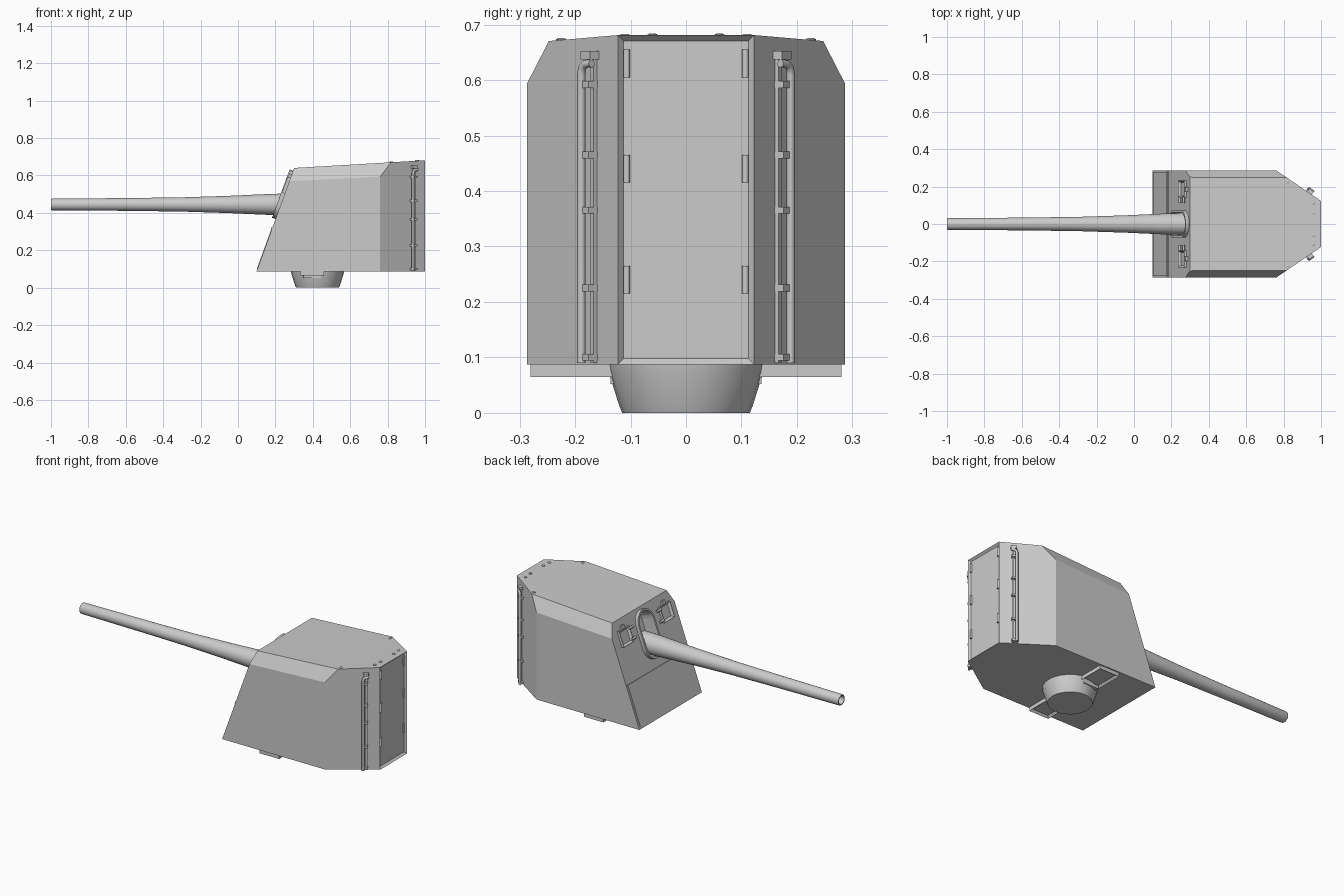
import bpy, bmesh, math
from mathutils import Matrix, Vector

if "Cube" in bpy.data.objects:
    bpy.data.objects.remove(bpy.data.objects["Cube"])

def finish(name, bm, smooth=False):
    bmesh.ops.recalc_face_normals(bm, faces=bm.faces)
    me = bpy.data.meshes.new(name)
    bm.to_mesh(me)
    bm.free()
    ob = bpy.data.objects.new(name, me)
    bpy.context.collection.objects.link(ob)
    bpy.ops.object.select_all(action='DESELECT')
    ob.select_set(True)
    bpy.context.view_layer.objects.active = ob
    if smooth:
        bpy.ops.object.shade_smooth_by_angle(angle=math.radians(35))
    return ob

def box_bm(lo, hi, mat=Matrix()):
    lo, hi = Vector(lo), Vector(hi)
    bm = bmesh.new()
    bmesh.ops.create_cube(bm, size=1)
    for v in bm.verts:
        v.co = mat @ Vector([(lo[i] + hi[i]) / 2 + v.co[i] * (hi[i] - lo[i]) for i in range(3)])
    return bm

def box(name, lo, hi, mat=Matrix()):
    return finish(name, box_bm(lo, hi, mat))

def lathe(name, prof, mat, seg=32):
    # prof is (radius, height) around local z
    bm = bmesh.new()
    rings = []
    for r, h in prof:
        rings.append([bm.verts.new(mat @ Vector((r * math.cos(2 * math.pi * i / seg),
                      r * math.sin(2 * math.pi * i / seg), h))) for i in range(seg)])
    for a, b in zip(rings, rings[1:]):
        for i in range(seg):
            j = (i + 1) % seg
            bm.faces.new((a[i], a[j], b[j], b[i]))
    bm.faces.new(rings[0])
    bm.faces.new(rings[-1])
    return finish(name, bm, True)

def pipe(name, pts, r):
    cu = bpy.data.curves.new(name, 'CURVE')
    cu.dimensions = '3D'
    cu.bevel_depth = r
    cu.bevel_resolution = 2
    cu.use_fill_caps = True
    sp = cu.splines.new('POLY')
    sp.points.add(len(pts) - 1)
    for p, c in zip(sp.points, pts):
        p.co = (*c, 1)
    ob = bpy.data.objects.new(name, cu)
    bpy.context.collection.objects.link(ob)
    bpy.ops.object.select_all(action='DESELECT')
    ob.select_set(True)
    bpy.context.view_layer.objects.active = ob
    bpy.ops.object.convert(target='MESH')

def capsule(r, b0, b1, n=10):
    # outline with straight sides and round ends, in the front plate's plane
    out = []
    for cy, start in ((b1 - r, 0), (b0 + r, math.pi)):
        for i in range(n + 1):
            t = start + math.pi * i / n
            out.append((r * math.cos(t), cy + r * math.sin(t)))
    return out

# front plate frame: local x across, y up the slope, z outward
u = Vector((0.2, 0, 0.55)).normalized()
ax = Vector((0, -1, 0))
n = ax.cross(u)
FRONT = Matrix.Translation((0.10, 0, 0.09)) @ Matrix((ax, u, n)).transposed().to_4x4()

# gun house: block trimmed by planes
bm = box_bm((0.0, -0.287, 0.087), (1.0, 0.287, 0.8))
cuts = [((0.10, 0, 0.09), n), ((0.30, 0, 0.64), (-0.041, 0, 0.70))]
for s in (1, -1):
    cuts.append(((1.0, 0.123 * s, 0), (0.164, 0.24 * s, 0)))
    p, q, w = Vector((0.3, 0.25 * s, 0.64)), Vector((0.8, 0.247 * s, 0.67)), Vector((0.76, 0.287 * s, 0.593))
    nn = (q - p).cross(w - p)
    cuts.append((p, nn if nn.z > 0 else -nn))
for co, no in cuts:
    bmesh.ops.bisect_plane(bm, geom=bm.verts[:] + bm.edges[:] + bm.faces[:], plane_co=co,
                           plane_no=no, clear_outer=True, dist=1e-6)
    bmesh.ops.holes_fill(bm, edges=[e for e in bm.edges if e.is_boundary], sides=0)
bmesh.ops.recalc_face_normals(bm, faces=bm.faces)
# recessed rear panel
rear = [f for f in bm.faces if f.normal.x > 0.99]
bmesh.ops.inset_individual(bm, faces=rear, thickness=0.015, depth=-0.012)
house = finish("gun_house", bm)

# gun slot cut into the front plate
B0, B1 = 0.295, 0.57
bm = bmesh.new()
lo = [bm.verts.new(FRONT @ Vector((a, b, -0.06))) for a, b in capsule(0.062, B0 + 0.01, B1 - 0.01)]
f = bm.faces.new(lo)
ext = bmesh.ops.extrude_face_region(bm, geom=[f])
bmesh.ops.translate(bm, vec=n * 0.12, verts=[g for g in ext["geom"] if isinstance(g, bmesh.types.BMVert)])
cutter = finish("slot_cutter", bm)
cutter.hide_render = True
mod = house.modifiers.new("slot", 'BOOLEAN')
mod.operation = 'DIFFERENCE'
mod.object = cutter
bpy.context.view_layer.objects.active = house
bpy.ops.object.modifier_apply(modifier="slot")
bpy.data.objects.remove(cutter)

# raised rim around the slot
bm = bmesh.new()
loops = []
for r, e, c in ((0.062, 0.01, -0.01), (0.062, 0.01, 0.02), (0.073, 0, 0.02), (0.073, 0, -0.01)):
    loops.append([bm.verts.new(FRONT @ Vector((a, b, c))) for a, b in capsule(r, B0 + e, B1 - e)])
for k in range(4):
    A, B = loops[k], loops[(k + 1) % 4]
    for i in range(len(A)):
        j = (i + 1) % len(A)
        bm.faces.new((A[i], A[j], B[j], B[i]))
finish("slot_rim", bm, True)

# barrel with open bore, axis along x
BARREL = Matrix.Translation((0, 0, 0.445)) @ Matrix.Rotation(math.pi / 2, 4, 'Y')
lathe("barrel", [(0.021, -0.85), (0.021, -0.995), (0.024, -1.0), (0.029, -1.0), (0.031, -0.994),
                 (0.034, -0.6), (0.038, -0.3), (0.046, -0.05), (0.057, 0.19), (0.058, 0.28)], BARREL)

# pedestal under the house
lathe("pedestal", [(0.115, 0), (0.12, 0.012), (0.14, 0.075), (0.142, 0.09)],
      Matrix.Translation((0.425, 0, 0)), 24)

# lower front apron and seam
box("front_apron", (-0.275, 0.01, -0.01), (0.275, 0.24, 0.003), FRONT)
box("apron_seam", (-0.28, 0.235, -0.01), (0.28, 0.245, 0.006), FRONT)

for s, side in ((1, "left"), (-1, "right")):
    # sight hatch with framed window and hinges
    c = -0.187 * s
    bm = box_bm((c - 0.045, 0.44, -0.01), (c + 0.045, 0.53, 0.016), FRONT)
    bmesh.ops.recalc_face_normals(bm, faces=bm.faces)
    face = [f for f in bm.faces if f.normal.dot(n) > 0.99]
    bmesh.ops.inset_individual(bm, faces=face, thickness=0.016, depth=-0.012)
    finish("sight_hatch_" + side, bm)
    for b in (0.455, 0.515):
        pipe("hatch_hinge_" + side, [FRONT @ Vector((c + d, b, 0.012)) for d in (0.04 * s, 0.075 * s)], 0.007)
    box("hatch_lug_" + side, (c - 0.012, 0.53, -0.01), (c + 0.012, 0.55, 0.014), FRONT)

    # foot plate under the house
    y0, y1 = sorted((0.11 * s, 0.28 * s))
    bm = box_bm((0.335, y0, 0.065), (0.46, y1, 0.088))
    bmesh.ops.recalc_face_normals(bm, faces=bm.faces)
    bmesh.ops.inset_individual(bm, faces=[f for f in bm.faces if f.normal.z < -0.9],
                               thickness=0.014, depth=-0.012)
    finish("foot_plate_" + side, bm)
    y0, y1 = sorted((0.10 * s, 0.136 * s))
    box("foot_plate_bracket_" + side, (0.35, y0, 0.052), (0.445, y1, 0.07))

    # rear corner frame: local x along the plate (outward), y away from it
    t = Vector((-0.24, 0.164 * s, 0)).normalized()
    o = Vector((0.164, 0.24 * s, 0)).normalized()
    REAR = Matrix.Translation((1.0, 0.123 * s, 0)) @ Matrix((t, o, Vector((0, 0, 1)))).transposed().to_4x4()
    P = lambda a, d, z: REAR @ Vector((a, d, z))
    # vertical pipe with bent top and clamps
    pipe("rear_pipe_" + side, [P(0.09, 0.018, 0.09), P(0.09, 0.018, 0.61), P(0.087, 0.018, 0.622),
                               P(0.078, 0.018, 0.629), P(0.06, 0.016, 0.63)], 0.0075)
    box("rear_strip_" + side, (0.066, -0.004, 0.09), (0.076, 0.008, 0.65), REAR)
    for z in (0.1, 0.225, 0.365, 0.465, 0.592):
        box("pipe_clamp_" + side, (0.064, -0.003, z - 0.006), (0.098, 0.02, z + 0.006), REAR)
    box("pipe_top_cap_" + side, (0.06, -0.004, 0.637), (0.09, 0.02, 0.652), REAR)
    # door edge hinges
    for z in (0.24, 0.44, 0.63):
        pipe("door_hinge_" + side, [(0.993, 0.107 * s, z - 0.025), (0.993, 0.107 * s, z + 0.025)], 0.006)
    # roof lugs
    for x, y in ((0.96, 0.06), (0.955, 0.11), (0.82, 0.225)):
        z = 0.64 + (x - 0.3) * 0.0586
        lathe("roof_lug_" + side, [(0.009, z - 0.01), (0.009, z + 0.003), (0.006, z + 0.005)],
              Matrix.Translation((x, y * s, 0)), 12)
